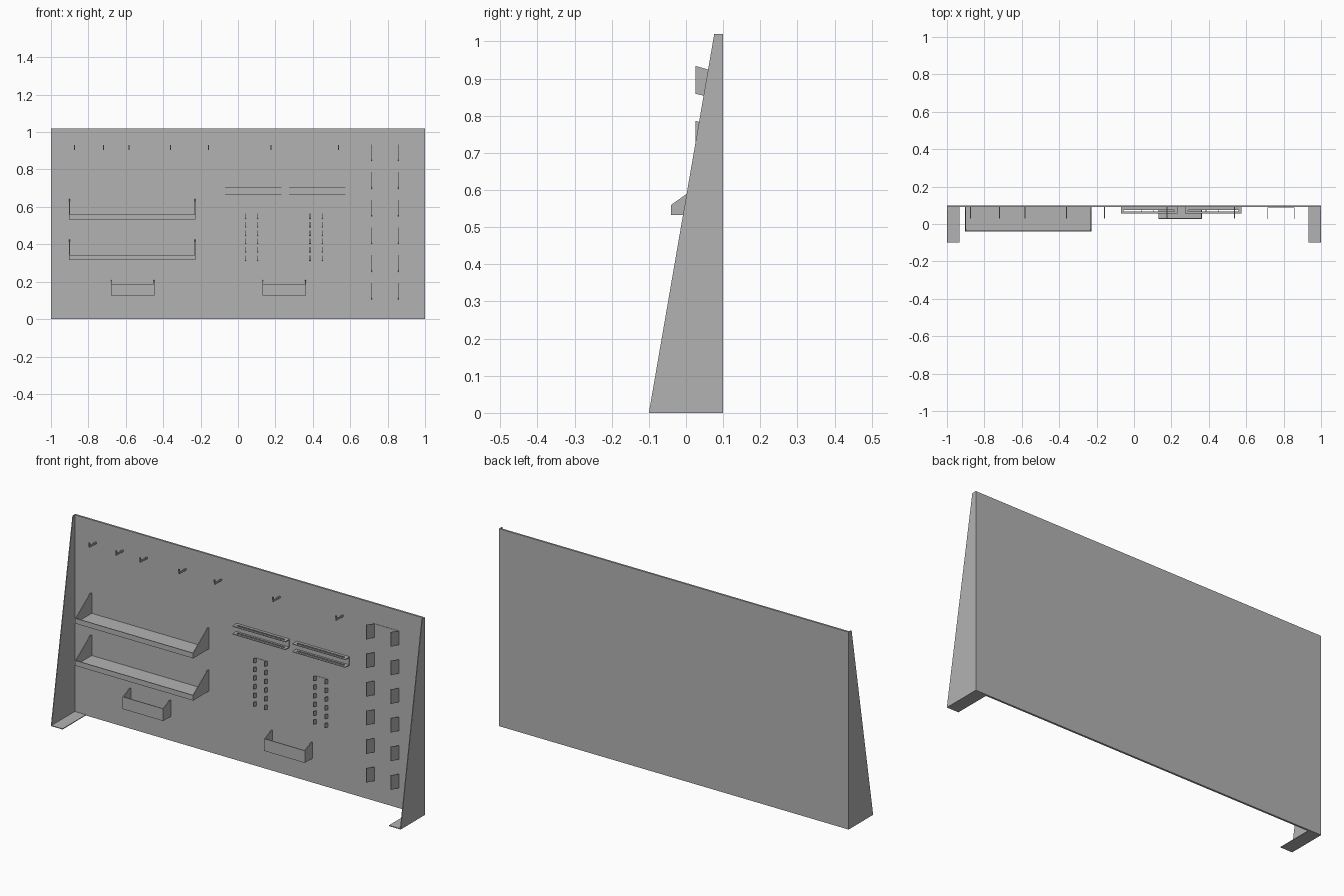
import bpy
import bmesh

default_cube = bpy.data.objects.get("Cube")
if default_cube:
    bpy.data.objects.remove(default_cube, do_unlink=True)

# Single sheet metal colour
grey = bpy.data.materials.new("sheet_grey")
grey.use_nodes = True
colour = (0.45, 0.45, 0.45, 1)
grey.diffuse_color = colour
grey.node_tree.nodes["Principled BSDF"].inputs["Base Color"].default_value = colour

WIDTH, HEIGHT = 2.0, 1.02
BACK, FRONT = 0.1, -0.1
FACE = 0.09          # front surface of the board
SHEET = 0.004        # metal thickness


def finish(name, bm):
    bmesh.ops.recalc_face_normals(bm, faces=bm.faces)
    mesh = bpy.data.meshes.new(name)
    bm.to_mesh(mesh)
    bm.free()
    mesh.materials.append(grey)
    obj = bpy.data.objects.new(name, mesh)
    bpy.context.collection.objects.link(obj)
    return obj


def add_box(bm, x, y, z):
    """Box from (low, high) ranges."""
    verts = bmesh.ops.create_cube(bm, size=1)["verts"]
    for v in verts:
        for axis, (low, high) in enumerate((x, y, z)):
            v.co[axis] = high if v.co[axis] > 0 else low


def add_plate(bm, x, profile, thickness=SHEET):
    """Upright plate with a (y, z) outline, centred on x."""
    rings = [[bm.verts.new((x + side * thickness / 2, y, z)) for y, z in profile]
             for side in (-1, 1)]
    for ring in rings:
        bm.faces.new(ring)
    count = len(profile)
    for i in range(count):
        j = (i + 1) % count
        bm.faces.new((rings[0][i], rings[0][j], rings[1][j], rings[1][i]))


# Back board
bm = bmesh.new()
add_box(bm, (-WIDTH / 2, WIDTH / 2), (FACE, BACK), (0, HEIGHT))
finish("back_board", bm)

# Tapered side panels with inward foot flanges
for name, side in (("left", 1), ("right", -1)):
    bm = bmesh.new()
    edge = side * WIDTH / 2
    add_plate(bm, edge - side * SHEET / 2,
              [(FRONT, 0), (BACK, 0), (BACK, HEIGHT), (0.076, HEIGHT)])
    add_box(bm, sorted((edge, edge - side * 0.067)), (FRONT, BACK), (0, SHEET))
    finish(name + "_side_panel", bm)

# Shelves with front lip and triangular end brackets
for name, z in (("upper", 0.533), ("lower", 0.315)):
    bm = bmesh.new()
    left, right, lip = -0.903, -0.228, -0.04
    add_box(bm, (left, right), (lip, FACE), (z, z + SHEET))
    add_box(bm, (left, right), (lip, lip + SHEET), (z, z + 0.027))
    for x in (left + SHEET / 2, right - SHEET / 2):
        add_plate(bm, x, [(lip, z), (FACE, z), (FACE, z + 0.11),
                          (0.077, z + 0.11), (lip, z + 0.027)])
    finish(name + "_shelf", bm)

# Open bins
for name, left in (("right", -0.68), ("left", 0.13)):
    bm = bmesh.new()
    right, lip, low, high = left + 0.233, 0.028, 0.125, 0.188
    add_box(bm, (left, right), (lip, FACE), (low, low + SHEET))
    add_box(bm, (left, right), (lip, lip + SHEET), (low, high))
    for x in (left + SHEET / 2, right - SHEET / 2):
        add_plate(bm, x, [(lip, low), (FACE, low), (FACE, high + 0.022),
                          (0.08, high + 0.022), (lip, high)])
    finish(name + "_bin", bm)

# Upturned hooks along the top
for i, x in enumerate((-0.874, -0.72, -0.583, -0.361, -0.158, 0.176, 0.537)):
    bm = bmesh.new()
    low, tip = 0.905, 0.03
    add_plate(bm, x, [(FACE, low), (FACE, low + 0.008), (tip + 0.012, low + 0.008),
                      (tip + 0.006, low + 0.026), (tip, low + 0.026),
                      (tip + 0.004, low)], 0.006)
    finish(f"hook_{i + 1}", bm)


def tab_rack(name, left, right, top, step, height, reach, rise):
    """Flat strip with six rising tabs down each edge."""
    bm = bmesh.new()
    root = FACE - SHEET / 2
    for i in range(6):
        z = top - i * step
        for x in (left, right):
            add_plate(bm, x, [(root, z - rise), (reach, z),
                              (reach, z - height), (root, z - height - rise * 0.8)], 0.003)
    add_box(bm, (left, right), (root, FACE), (top - 5 * step - height - rise, top - rise))
    finish(name, bm)


tab_rack("tall_tool_rack", 0.716, 0.856, 0.934, 0.148, 0.075, 0.026, 0.018)
tab_rack("small_tool_rack_right", 0.042, 0.106, 0.565, 0.045, 0.024, 0.064, 0.007)
tab_rack("small_tool_rack_left", 0.385, 0.45, 0.565, 0.045, 0.024, 0.064, 0.007)

# Channel holders with a long slot in each flange
for name, left in (("right", -0.07), ("left", 0.273)):
    bm = bmesh.new()
    right, lip, end = left + 0.302, 0.055, 0.015
    low, high = 0.663, 0.707
    add_box(bm, (left, right), (FACE - SHEET, FACE), (low, high))
    for z in (low, high - SHEET):
        span = (z, z + SHEET)
        add_box(bm, (left, right), (lip, lip + 0.011), span)
        add_box(bm, (left, right), (lip + 0.021, FACE), span)
        for x in (left, right - end):
            add_box(bm, (x, x + end), (lip, FACE), span)
    finish(name + "_slotted_holder", bm)
